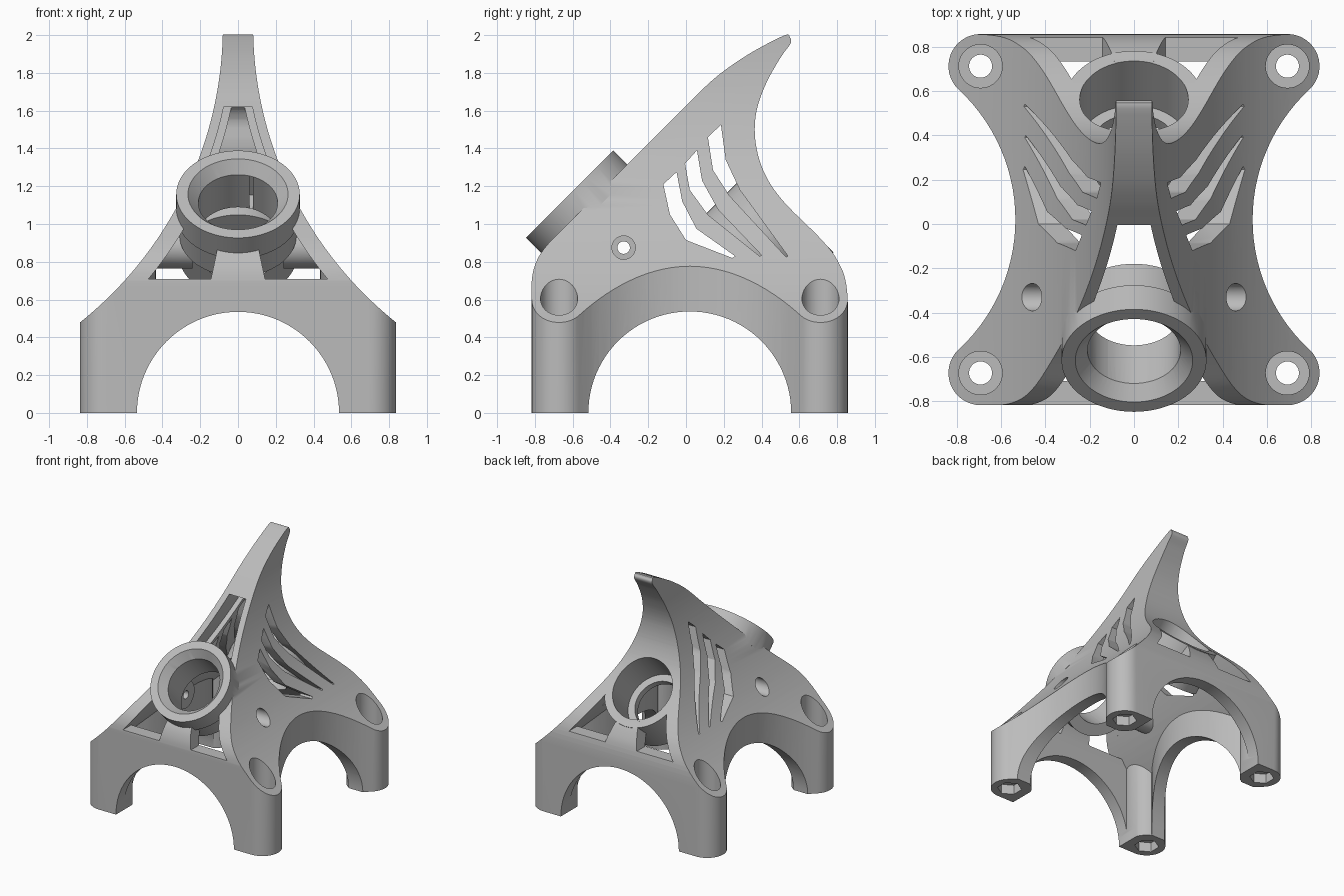
import bpy, bmesh, math
from mathutils import Vector

default_cube = bpy.data.objects.get("Cube")
if default_cube:
    bpy.data.objects.remove(default_cube, do_unlink=True)

grey = bpy.data.materials.new("plain grey")
grey.use_nodes = True
grey.diffuse_color = (0.5, 0.5, 0.5, 1)
grey.node_tree.nodes["Principled BSDF"].inputs["Base Color"].default_value = (0.5, 0.5, 0.5, 1)

MID_Y = 0.02          # middle of the footprint
BOLT_X = BOLT_Y = 0.692
CORNER = 0.145


def make_object(name, bm):
    bmesh.ops.recalc_face_normals(bm, faces=bm.faces)
    mesh = bpy.data.meshes.new(name)
    bm.to_mesh(mesh)
    bm.free()
    mesh.materials.append(grey)
    obj = bpy.data.objects.new(name, mesh)
    bpy.context.scene.collection.objects.link(obj)
    return obj


def prism(name, outline, axis, low, high, shear=0):
    """Extrude a flat outline along an axis; shear slides y with height."""
    place = {"x": lambda u, v, d: (d, u, v),
             "y": lambda u, v, d: (u, d + shear * v, v),
             "z": lambda u, v, d: (u, v, d)}[axis]
    bm = bmesh.new()
    ends = [[bm.verts.new(place(u, v, d)) for u, v in outline] for d in (low, high)]
    bm.faces.new(ends[0])
    bm.faces.new(ends[1])
    count = len(outline)
    for i in range(count):
        j = (i + 1) % count
        bm.faces.new((ends[0][i], ends[0][j], ends[1][j], ends[1][i]))
    return make_object(name, bm)


def rod(name, start, end, radius, end_radius=None, sides=64):
    """Cylinder or cone between two points."""
    start, end = Vector(start), Vector(end)
    bm = bmesh.new()
    bmesh.ops.create_cone(bm, cap_ends=True, segments=sides, radius1=radius,
                          radius2=end_radius or radius, depth=(end - start).length)
    turn = (end - start).to_track_quat("Z", "Y").to_matrix().to_4x4()
    bm.transform(turn)
    bmesh.ops.translate(bm, verts=bm.verts, vec=(start + end) / 2)
    return make_object(name, bm)


def combine(target, tool, operation="DIFFERENCE"):
    tool.hide_render = True
    mod = target.modifiers.new("cut", "BOOLEAN")
    mod.operation = operation
    mod.solver = "EXACT"
    mod.object = tool
    bpy.context.view_layer.objects.active = target
    bpy.ops.object.modifier_apply(modifier=mod.name)
    bpy.data.objects.remove(tool, do_unlink=True)


def smooth_path(points, steps=6):
    """Catmull-Rom curve through the points."""
    result = []
    pts = [Vector(p) for p in points]
    pts = [pts[0]] + pts + [pts[-1]]
    for a, b, c, d in zip(pts, pts[1:], pts[2:], pts[3:]):
        for k in range(steps):
            t = k / steps
            result.append((b * 2 + (c - a) * t + (a * 2 - b * 5 + c * 4 - d) * t * t
                           + (b * 3 - a - c * 3 + d) * t ** 3) / 2)
    return [tuple(p) for p in result + [pts[-1]]]


def flare(z, inset=0):
    """Half width of the flared front outline at a height."""
    return 2.09 - math.sqrt((2.01 + inset) ** 2 - (2.05 - z) ** 2)


def flare_side(low, high, inset, steps=28):
    heights = [low + (high - low) * i / steps for i in range(steps + 1)]
    return [(flare(z, inset), z) for z in heights]


def mirrored(side):
    return side + [(-x, z) for x, z in reversed(side)]


def footprint(inset=0):
    """Four round corners joined by concave sides."""
    lean = math.atan2(0.6925, 0.643)
    quarter = []
    for i in range(15):
        a = math.pi - lean * i / 14
        quarter.append((1.335 + (0.8 + inset) * math.cos(a), (0.8 + inset) * math.sin(a)))
    for i in range(1, 17):
        a = -lean + (lean + math.pi / 2) * i / 16
        r = max(CORNER - inset, 0.02)
        quarter.append((BOLT_X + r * math.cos(a), BOLT_Y + r * math.sin(a)))
    right = [(x, -y) for x, y in reversed(quarter[1:])] + quarter
    return [(x, y + MID_Y) for x, y in mirrored(right)]


# Outer body: front, side and top outlines intersected
front_outline = mirrored([(flare(0.44), -0.1)] + flare_side(0.44, 2.02, 0, 48))
front_slope = smooth_path([(-0.82, 0.4), (-0.82, 0.65), (-0.8, 0.78), (-0.74, 0.883),
                           (-0.6, 1.025), (-0.3, 1.325), (0, 1.625), (0.1, 1.725),
                           (0.2, 1.81), (0.35, 1.91), (0.52, 1.998), (0.55, 1.988),
                           (0.553, 1.955), (0.5, 1.88), (0.42, 1.735), (0.37, 1.58),
                           (0.37, 1.42), (0.42, 1.26), (0.52, 1.115), (0.71, 0.925),
                           (0.8, 0.81), (0.85, 0.67), (0.86, 0.4)])
body = prism("bracket_body", footprint(), "z", 0, 2.1)
combine(body, prism("front_shape", front_outline, "y", -1.2, 1.2), "INTERSECT")
combine(body, prism("side_shape", [(-0.82, -0.1)] + front_slope + [(0.86, -0.1)],
                    "x", -1.2, 1.2), "INTERSECT")

# Hollow inside, leaving bolt pillars and pin lugs standing
cavity = prism("cavity", footprint(0.1), "z", -0.2, 1.9)
combine(cavity, prism("cavity_front", mirrored([(flare(0.44, 0.09), -0.3)]
                      + flare_side(0.44, 1.8, 0.09)), "y", -1.2, 1.2), "INTERSECT")
hollow_side = smooth_path([(-0.72, 0.4), (-0.72, 0.62), (-0.69, 0.77), (-0.6, 0.884),
                           (-0.3, 1.184), (0.1, 1.584), (0.2, 1.63), (0.27, 1.55),
                           (0.27, 1.4), (0.33, 1.22), (0.45, 1.04), (0.63, 0.86),
                           (0.73, 0.72), (0.75, 0.6), (0.75, 0.4)], 4)
combine(cavity, prism("cavity_side", [(-0.72, -0.3)] + hollow_side + [(0.75, -0.3)],
                      "x", -1.2, 1.2), "INTERSECT")
bolts = [(sx * BOLT_X, MID_Y + sy * BOLT_Y) for sx in (-1, 1) for sy in (-1, 1)]
for x, y in bolts:
    combine(cavity, rod("pillar", (x, y, -0.5), (x, y, 1.2), 0.17))
PIN_Y, PIN_Z = -0.33, 0.875
for s in (-1, 1):
    combine(cavity, rod("pin_lug", (s * 0.24, PIN_Y, PIN_Z), (s * 0.6, PIN_Y, PIN_Z), 0.11))
combine(body, cavity)

# Swept vent slots through both flanks
slots = [
    [(-0.12, 1.21), (-0.05, 1.275), (-0.02, 1.12), (0.055, 0.975),
     (0.26, 0.83), (0.245, 0.82), (0, 0.915), (-0.085, 1.05)],
    [(-0.005, 1.32), (0.058, 1.39), (0.085, 1.23), (0.17, 1.075),
     (0.4, 0.835), (0.39, 0.83), (0.115, 1.05), (0.02, 1.18)],
    [(0.116, 1.46), (0.185, 1.525), (0.21, 1.34), (0.285, 1.18),
     (0.54, 0.83), (0.53, 0.825), (0.23, 1.15), (0.143, 1.285)],
]
for slot in slots:
    combine(body, prism("vent_slot", slot, "x", -1.1, 1.1))

# Windows in the sloping front and back faces
combine(body, prism("fin_window", mirrored(flare_side(1.1, 1.62, 0.05)),
                    "y", -1.93, -1.39, 1))
for s in (-1, 1):
    for top, low, high, shear in ((1.1, -1.93, -1.39, 1), (1.0, 1.38, 1.93, -1)):
        shape = flare_side(0.71, top, 0.09, 12) + [(0.06, top), (0.143, 0.71)]
        combine(body, prism("base_window", [(s * x, z) for x, z in shape],
                            "y", low, high, shear))

# Two angled sockets, front and back
D = math.sqrt(0.5)


def front_point(t):
    return (0, (0.383 - t) * D, (0.383 + t) * D)


def back_point(t):
    return (0, (t - 0.36) * D, (t + 0.36) * D)


combine(body, rod("front_tube", front_point(0.947), front_point(1.2), 0.31), "UNION")
combine(body, rod("front_collar", front_point(1.1), front_point(1.254), 0.327), "UNION")
combine(body, rod("back_tube", back_point(0.813), back_point(1.154), 0.31), "UNION")
combine(body, rod("front_bore", front_point(0.9), front_point(1.4), 0.21))
combine(body, rod("front_bevel", front_point(1.19), front_point(1.26), 0.21, 0.27))
combine(body, rod("back_bore", back_point(0.87), back_point(1.6), 0.245))
combine(body, rod("back_lip_hole", back_point(0.75), back_point(1), 0.19))

# Cross pin holes
combine(body, rod("pin_hole", (-1, PIN_Y, PIN_Z), (1, PIN_Y, PIN_Z), 0.033, sides=32))
for s in (-1, 1):
    combine(body, rod("pin_recess", (s * 0.35, PIN_Y, PIN_Z), (s, PIN_Y, PIN_Z), 0.062, sides=32))

# Arches between the legs
combine(body, rod("front_arch", (0, -1.3, 0), (0, 1.3, 0), 0.535, sides=96))
combine(body, rod("side_arch", (-1.3, MID_Y, 0), (1.3, MID_Y, 0), 0.537, sides=96))

# Bolt holes with head recess above and hex nut recess below
for x, y in bolts:
    combine(body, rod("bolt_hole", (x, y, -0.2), (x, y, 0.6), 0.052, sides=32))
    combine(body, rod("bolt_recess", (x, y, 0.3), (x, y, 1.3), 0.098, sides=40))
    combine(body, rod("nut_recess", (x, y, -0.2), (x, y, 0.08), 0.095, sides=6))

# Smooth curved walls, crisp edges
bpy.ops.object.select_all(action="DESELECT")
body.select_set(True)
bpy.context.view_layer.objects.active = body
bpy.ops.object.shade_smooth_by_angle(angle=math.radians(25))
